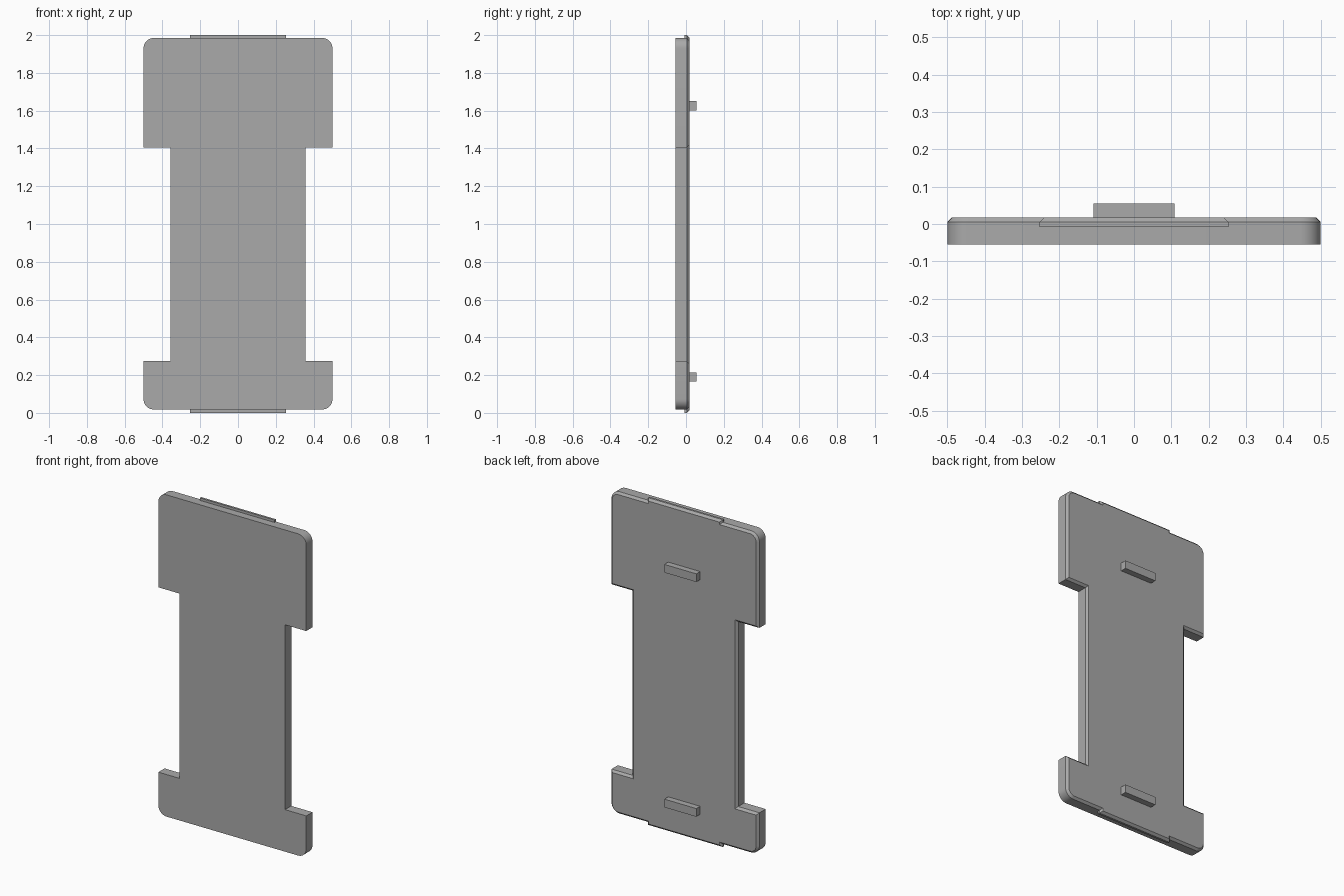
import bpy, bmesh, math
from mathutils import Vector

if "Cube" in bpy.data.objects:
    bpy.data.objects.remove(bpy.data.objects["Cube"], do_unlink=True)

FRONT, BACK, CHAMFER = -0.055, 0.018, 0.013
HALF, WAIST, RADIUS = 0.5, 0.357, 0.055
BOTTOM, TOP, LOW_STEP, HIGH_STEP = 0.018, 1.985, 0.275, 1.405

grey = bpy.data.materials.new("mid grey")
grey.use_nodes = True
colour = (0.40, 0.40, 0.40, 1)
grey.diffuse_color = colour
grey.node_tree.nodes["Principled BSDF"].inputs["Base Color"].default_value = colour


def prism(name, outline, y0, y1, bevelled=None):
    """Extrude an x-z outline along y, chamfering chosen back edges."""
    bm = bmesh.new()
    front = bm.faces.new([bm.verts.new((x, y0, z)) for x, z in outline])
    geom = bmesh.ops.extrude_face_region(bm, geom=[front], use_keep_orig=True)["geom"]
    moved = [g for g in geom if isinstance(g, bmesh.types.BMVert)]
    bmesh.ops.translate(bm, verts=moved, vec=(0, y1 - y0, 0))
    bmesh.ops.recalc_face_normals(bm, faces=bm.faces)
    if bevelled:
        edges = [e for e in bm.edges
                 if all(v.co.y > y1 - 1e-5 for v in e.verts) and bevelled(e)]
        bmesh.ops.bevel(bm, geom=edges, offset=CHAMFER, segments=1,
                        affect='EDGES', clamp_overlap=False)
    mesh = bpy.data.meshes.new(name)
    bm.to_mesh(mesh)
    bm.free()
    mesh.materials.append(grey)
    obj = bpy.data.objects.new(name, mesh)
    bpy.context.collection.objects.link(obj)
    return obj


def box(x, z0, z1):
    return [(-x, z0), (x, z0), (x, z1), (-x, z1)]


def arc(cx, cz, start, steps=8):
    angles = [math.radians(start + 90 * i / steps) for i in range(steps + 1)]
    return [(cx + RADIUS * math.cos(a), cz + RADIUS * math.sin(a)) for a in angles]


# Waisted plate with rounded outer corners
right = arc(HALF - RADIUS, BOTTOM + RADIUS, -90)
right += [(HALF, LOW_STEP), (WAIST, LOW_STEP), (WAIST, HIGH_STEP), (HALF, HIGH_STEP)]
right += arc(HALF - RADIUS, TOP - RADIUS, 0)
outline = right + [(-x, z) for x, z in reversed(right)]
plate = prism("plate", outline, FRONT, BACK, lambda e: True)

bpy.ops.object.select_all(action='DESELECT')
plate.select_set(True)
bpy.context.view_layer.objects.active = plate
bpy.ops.object.shade_smooth_by_angle(angle=math.radians(30))

# Thin locking tabs on the top and bottom edges
for name, inner, outer in (("top_tab", TOP - CHAMFER, 2.0),
                           ("bottom_tab", BOTTOM + CHAMFER, 0.0)):
    prism(name, box(0.253, inner, outer), -0.008, BACK,
          lambda e: any(abs(v.co.z - inner) > 1e-4 for v in e.verts))

# Pegs on the back
for name, z in (("upper_peg", 1.625), ("lower_peg", 0.19)):
    prism(name, box(0.108, z - 0.025, z + 0.025), BACK - 0.01, 0.055)
